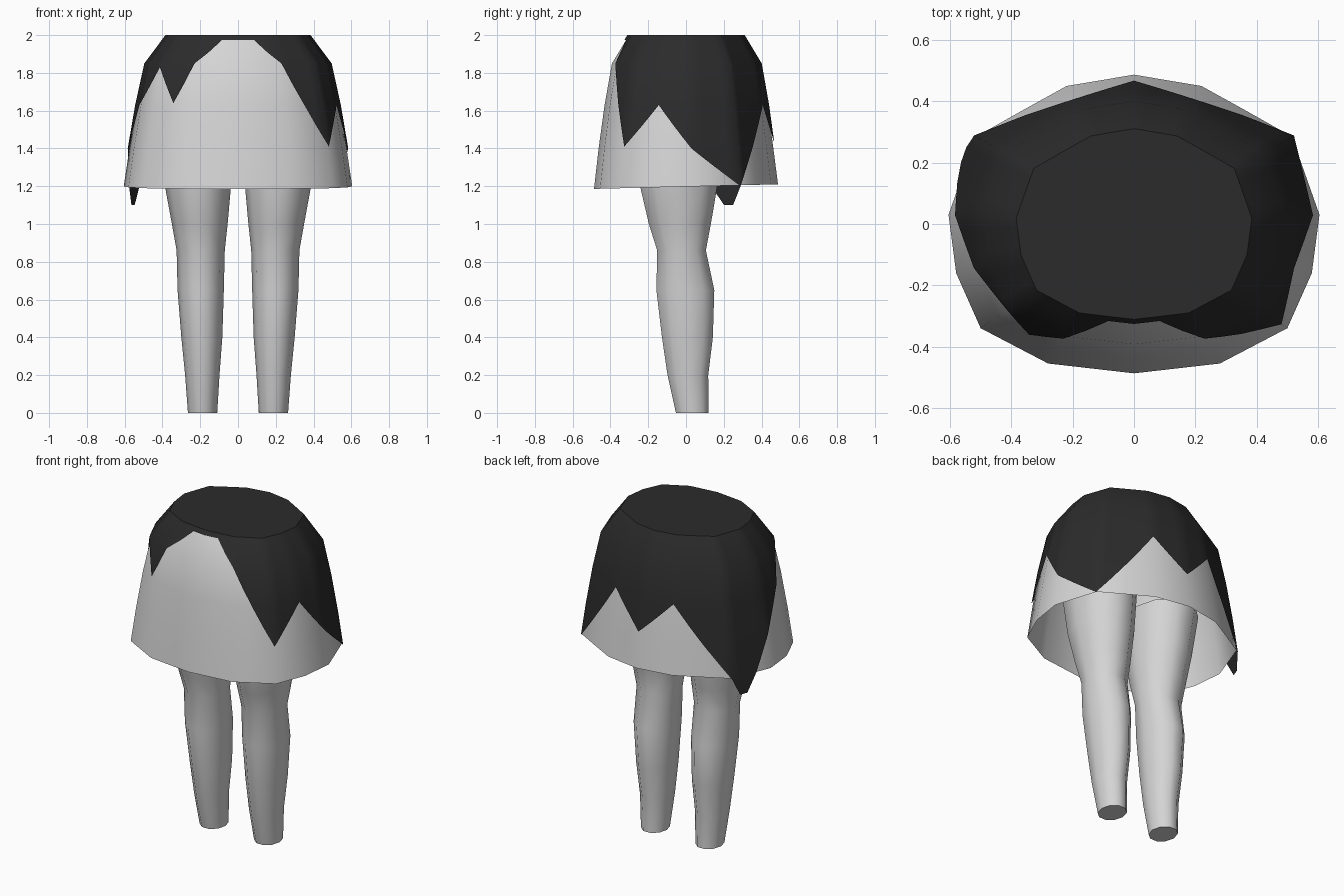
import bpy, bmesh, math

if "Cube" in bpy.data.objects:
    bpy.data.objects.remove(bpy.data.objects["Cube"])


def material(name, v):
    m = bpy.data.materials.new(name)
    m.diffuse_color = (v, v, v, 1)
    m.use_nodes = True
    m.node_tree.nodes["Principled BSDF"].inputs["Base Color"].default_value = m.diffuse_color
    return m


PALE = material("pale grey", 0.66)
BLACK = material("soft black", 0.024)

# Half of the hem outline, front to back; the other half is mirrored
HALF = [(0, -.487), (.28, -.455), (.5, -.34), (.58, -.16), (.605, .03),
        (.515, .285), (.37, .367), (.22, .45), (0, .487)]
RING = HALF + [(-x, y) for x, y in HALF[7:0:-1]]
# Height and scale of the hem outline
PROFILE = [(2.0, .62), (1.85, .805), (1.63, .885), (1.4, .95), (1.19, 1.0), (1.08, 1.02)]
# Jagged edge: position around the outline and height
JAGS = [(0, 1.975), (.45, 1.975), (1, 1.85), (2, 1.41), (3, 1.63), (4, 1.4),
        (5, 1.2), (6, 1.41), (7, 1.63), (8, 1.43), (9, 1.63), (10, 1.41),
        (11, 1.2), (11.17, 1.1), (11.35, 1.1), (11.6, 1.2), (12, 1.4),
        (13, 1.63), (14, 1.83), (14.54, 1.64), (15, 1.85), (15.55, 1.975), (16, 1.975)]


def interp(table, t):
    """Straight-line lookup in a table of (key, value) pairs."""
    table = sorted(table)
    for (a, p), (b, q) in zip(table, table[1:]):
        if t <= b:
            return p + (q - p) * (t - a) / (b - a)
    return table[-1][1]


def on_skirt(u, z, offset=0.0):
    """Point on the skirt surface at outline position u and height z."""
    i, f = int(u) % 16, u % 1
    (ax, ay), (bx, by) = RING[i], RING[(i + 1) % 16]
    s = interp(PROFILE, z)
    x, y = (ax + (bx - ax) * f) * s, (ay + (by - ay) * f) * s
    k = 1 + offset / math.hypot(x, y)
    return (x * k, y * k, z)


def loft(name, rows, mat, cap_first=False, cap_last=False, angle=50):
    """Skin closed rings of points into an object."""
    bm = bmesh.new()
    rings = [[bm.verts.new(p) for p in row] for row in rows]
    n = len(rings[0])
    for a, b in zip(rings, rings[1:]):
        for i in range(n):
            j = (i + 1) % n
            bm.faces.new((a[i], b[i], b[j], a[j]))
    if cap_first:
        bm.faces.new(rings[0])
    if cap_last:
        bm.faces.new(rings[-1][::-1])
    bmesh.ops.remove_doubles(bm, verts=bm.verts, dist=0.0003)
    bmesh.ops.recalc_face_normals(bm, faces=bm.faces)
    me = bpy.data.meshes.new(name)
    bm.to_mesh(me)
    bm.free()
    me.materials.append(mat)
    ob = bpy.data.objects.new(name, me)
    bpy.context.collection.objects.link(ob)
    bpy.ops.object.select_all(action='DESELECT')
    ob.select_set(True)
    bpy.context.view_layer.objects.active = ob
    bpy.ops.object.shade_smooth_by_angle(angle=math.radians(angle))
    return ob


# Pale skirt, open at the bottom, hem a little higher at the back
levels = [1.985, 1.85, 1.63, 1.4, 1.19]
rows = [[on_skirt(u, z) for u in range(16)] for z in levels]
rows[-1] = [(x, y, 1.198 + .025 * y) for x, y, z in rows[-1]]
loft("skirt", rows, PALE, cap_first=True)

# Black jagged overskirt with a flat top
us = sorted({u for u, z in JAGS if u < 16} | {k / 4 for k in range(64)})
levels = [2.0, 1.975, 1.85, 1.63, 1.4, 1.19, 1.08]
rows = [[on_skirt(u, max(z, interp(JAGS, u)), .009) for u in us] for z in levels]
loft("overskirt", rows, BLACK, cap_first=True)

# Legs: height, inner x, outer x, front y, back y
LEG = [(0, .11, .265, -.055, .12), (.2, .098, .28, -.1, .12),
       (.4, .083, .3, -.13, .145), (.65, .075, .32, -.16, .153),
       (.86, .07, .325, -.155, .108), (1.0, .055, .35, -.2, .135),
       (1.19, .038, .385, -.245, .168), (1.45, .03, .42, -.27, .2)]
SIDES = 10
for side, label in ((-1, "left"), (1, "right")):
    rows = []
    for z, x0, x1, y0, y1 in LEG:
        ring = []
        for i in range(SIDES):
            a = 2 * math.pi * i / SIDES
            ring.append((side * ((x0 + x1) / 2 + (x1 - x0) / 2 * math.cos(a)),
                         (y0 + y1) / 2 + (y1 - y0) / 2 * math.sin(a) * 1.03, z))
        rows.append(ring)
    loft(label + "_leg", rows, PALE, cap_first=True, cap_last=True)
